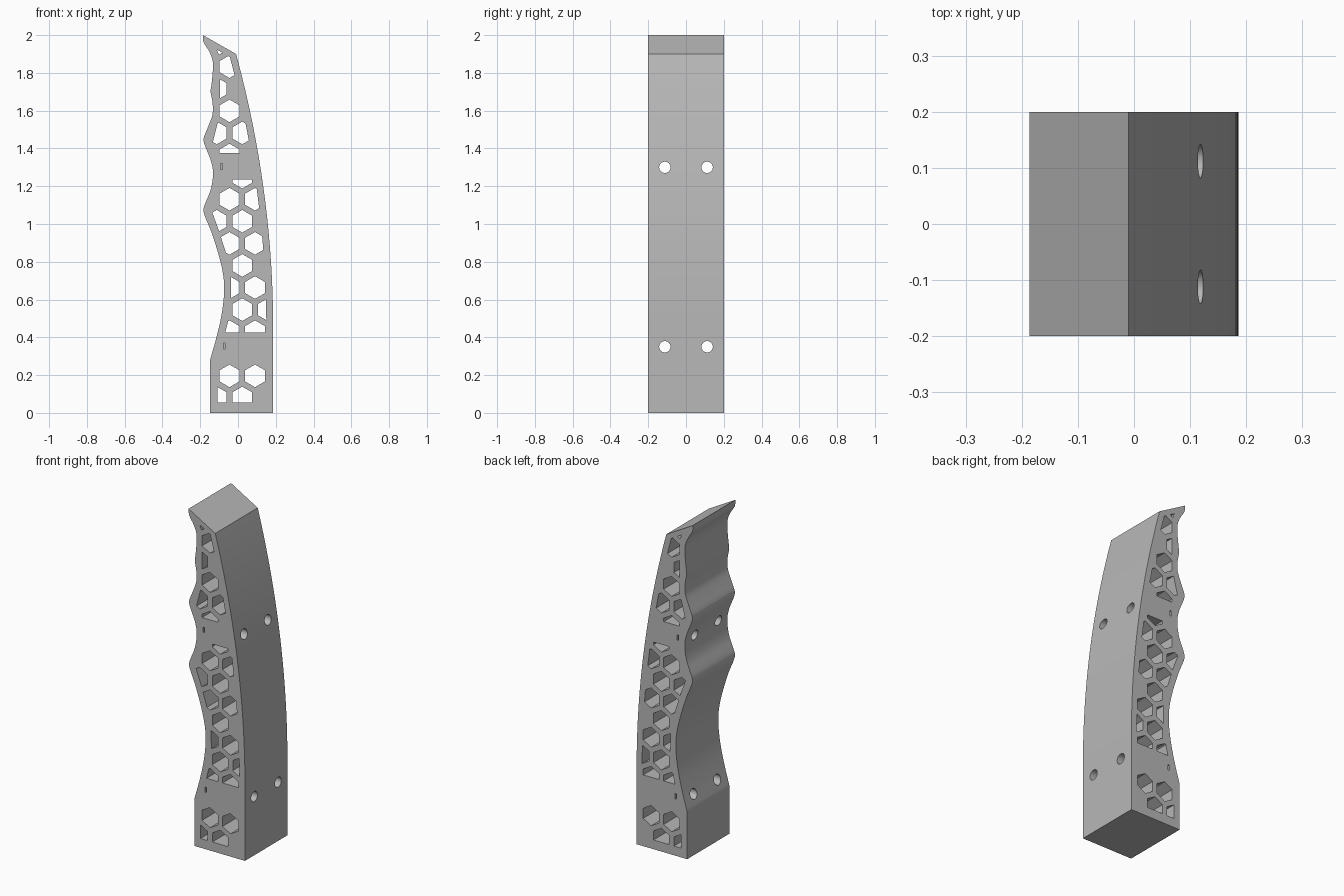
import bpy, bmesh, math
from mathutils import Vector

cube = bpy.data.objects.get("Cube")
if cube:
    bpy.data.objects.remove(cube, do_unlink=True)

DEPTH = 0.2          # half thickness along y
HEX_R = 0.06         # hexagon corner radius
PITCH = 0.135        # hexagon spacing
ROW = PITCH * math.sqrt(3) / 2

# Wavy grip edge as (x, z) points, bottom to top
GRIP = [(-.148, .28), (-.114, .4), (-.087, .52), (-.074, .63), (-.077, .72),
        (-.098, .82), (-.14, .955), (-.183, 1.066), (-.177, 1.1), (-.145, 1.18),
        (-.132, 1.27), (-.145, 1.34), (-.177, 1.42), (-.183, 1.45), (-.156, 1.52),
        (-.135, 1.58), (-.135, 1.645), (-.145, 1.7), (-.14, 1.74), (-.133, 1.82),
        (-.135, 1.87), (-.156, 1.92), (-.183, 1.963), (-.186, 2)]


def slope(i):
    a, b = GRIP[max(i - 1, 0)], GRIP[min(i + 1, len(GRIP) - 1)]
    return (b[0] - a[0]) / (b[1] - a[1])


def grip_x(z):
    """Smooth curve through the grip points."""
    if z <= GRIP[0][1]:
        return GRIP[0][0]
    z = min(z, 2)
    i = next(k for k in range(len(GRIP) - 1) if z <= GRIP[k + 1][1])
    (x0, z0), (x1, z1) = GRIP[i], GRIP[i + 1]
    h = z1 - z0
    t = (z - z0) / h
    s = t * t * (3 - 2 * t)
    return (x0 * (1 - s) + x1 * s + h * slope(i) * t * (1 - t) ** 2
            - h * slope(i + 1) * t * t * (1 - t))


def back_x(z):
    """Gently bowed back edge."""
    return 0.186 - 0.0932 * max(z - 0.45, 0) ** 2


def prism(bm, outline, y0, y1):
    """Extrude an (x, z) outline from y0 to y1."""
    face = bm.faces.new([bm.verts.new((x, y0, z)) for x, z in outline])
    ext = bmesh.ops.extrude_face_region(bm, geom=[face])["geom"]
    verts = [v for v in ext if isinstance(v, bmesh.types.BMVert)]
    bmesh.ops.translate(bm, verts=verts, vec=(0, y1 - y0, 0))


def make_object(name, bm):
    bmesh.ops.recalc_face_normals(bm, faces=bm.faces[:])
    mesh = bpy.data.meshes.new(name)
    bm.to_mesh(mesh)
    bm.free()
    obj = bpy.data.objects.new(name, mesh)
    bpy.context.collection.objects.link(obj)
    return obj


def clip(poly, point, normal):
    """Keep the part of a polygon on the normal side of a line."""
    point, normal, out = Vector(point), Vector(normal).normalized(), []
    for i, b in enumerate(poly):
        a = poly[i - 1]
        da, db = (a - point).dot(normal), (b - point).dot(normal)
        if (da >= 0) != (db >= 0):
            out.append(a.lerp(b, da / (da - db)))
        if db >= 0:
            out.append(b)
    return out


def clip_to_edge(poly, p, q, inset):
    """Clip to the right of the line p to q, moved inward."""
    d = Vector(q) - Vector(p)
    n = Vector((d.y, -d.x)).normalized()
    return clip(poly, Vector(p) + n * inset, n)


# Solid body
heights = [0.28 + 1.72 * i / 90 for i in range(91)]
outline = [(grip_x(0), 0)] + [(grip_x(z), z) for z in heights]
outline += [(back_x(z), z) for z in (1.9 - 1.45 * i / 30 for i in range(31))]
outline.append((back_x(0), 0))
bm = bmesh.new()
prism(bm, outline, -DEPTH, DEPTH)
body = make_object("lattice_body", bm)

# Hexagonal cut-outs: row number -> column numbers
CELLS = {-1: (-1, 0), 0: (0, 1), 2: (0, 1), 3: (0, 1), 4: (0, 1), 5: (0,),
         6: (0, 1), 7: (-1, 0), 8: (0, 1), 9: (0,), 10: (0,), 11: (-1, 0),
         12: (0,), 13: (-1,), 14: (0,), 15: (-1,)}
# Solid bands around the bolts
BANDS = [(0.275, 0.425), (1.235, 1.375)]
bm = bmesh.new()
for row, columns in CELLS.items():
    cz = 0.196 + ROW * row
    for col in columns:
        cx = -0.045 + PITCH * (col + 0.5 * (row % 2))
        poly = [Vector((cx + HEX_R * math.sin(k * math.pi / 3),
                        cz + HEX_R * math.cos(k * math.pi / 3))) for k in range(6)]
        lo, hi = max(cz - HEX_R, 0), min(cz + HEX_R, 2)
        poly = clip_to_edge(poly, (grip_x(lo), lo), (grip_x(hi), hi), 0.04)
        poly = clip_to_edge(poly, (back_x(hi), hi), (back_x(lo), lo), 0.036)
        poly = clip_to_edge(poly, (-0.186, 2), (-0.01, 1.9), 0.03)
        poly = clip(poly, (0, 0.055), (0, 1))
        for bottom, top in BANDS:
            if bottom - HEX_R < cz < top + HEX_R:
                if cz > (bottom + top) / 2:
                    poly = clip(poly, (0, top), (0, 1))
                else:
                    poly = clip(poly, (0, bottom), (0, -1))
        if len(poly) > 2:
            prism(bm, poly, -0.3, 0.3)

# Bolt holes across the body, and narrow slits beside them
for z, slit_x in ((0.35, -0.073), (1.3, -0.087)):
    for side in (-1, 1):
        ring = bmesh.ops.create_cone(bm, cap_ends=True, segments=32, radius1=0.03,
                                     radius2=0.03, depth=0.8)["verts"]
        for v in ring:
            x, y, h = v.co
            v.co = (h, y + side * 0.112, x + z)
        slit = [(slit_x - 0.005, z - 0.012), (slit_x + 0.005, z - 0.012),
                (slit_x + 0.005, z + 0.02), (slit_x - 0.005, z + 0.02)]
        prism(bm, slit, side * 0.15, side * 0.25)
cutter = make_object("hole_cutter", bm)
cutter.hide_render = True

# Cut the holes
bpy.ops.object.select_all(action="DESELECT")
body.select_set(True)
bpy.context.view_layer.objects.active = body
cut = body.modifiers.new("holes", "BOOLEAN")
cut.operation = "DIFFERENCE"
cut.solver = "EXACT"
cut.object = cutter
bpy.ops.object.modifier_apply(modifier=cut.name)
bpy.data.objects.remove(cutter, do_unlink=True)

# Material
grey = bpy.data.materials.new("plain_grey")
grey.use_nodes = True
colour = (0.48, 0.48, 0.48, 1)
grey.diffuse_color = colour
grey.node_tree.nodes["Principled BSDF"].inputs["Base Color"].default_value = colour
body.data.materials.clear()
body.data.materials.append(grey)
bpy.ops.object.shade_smooth_by_angle(angle=math.radians(30))
